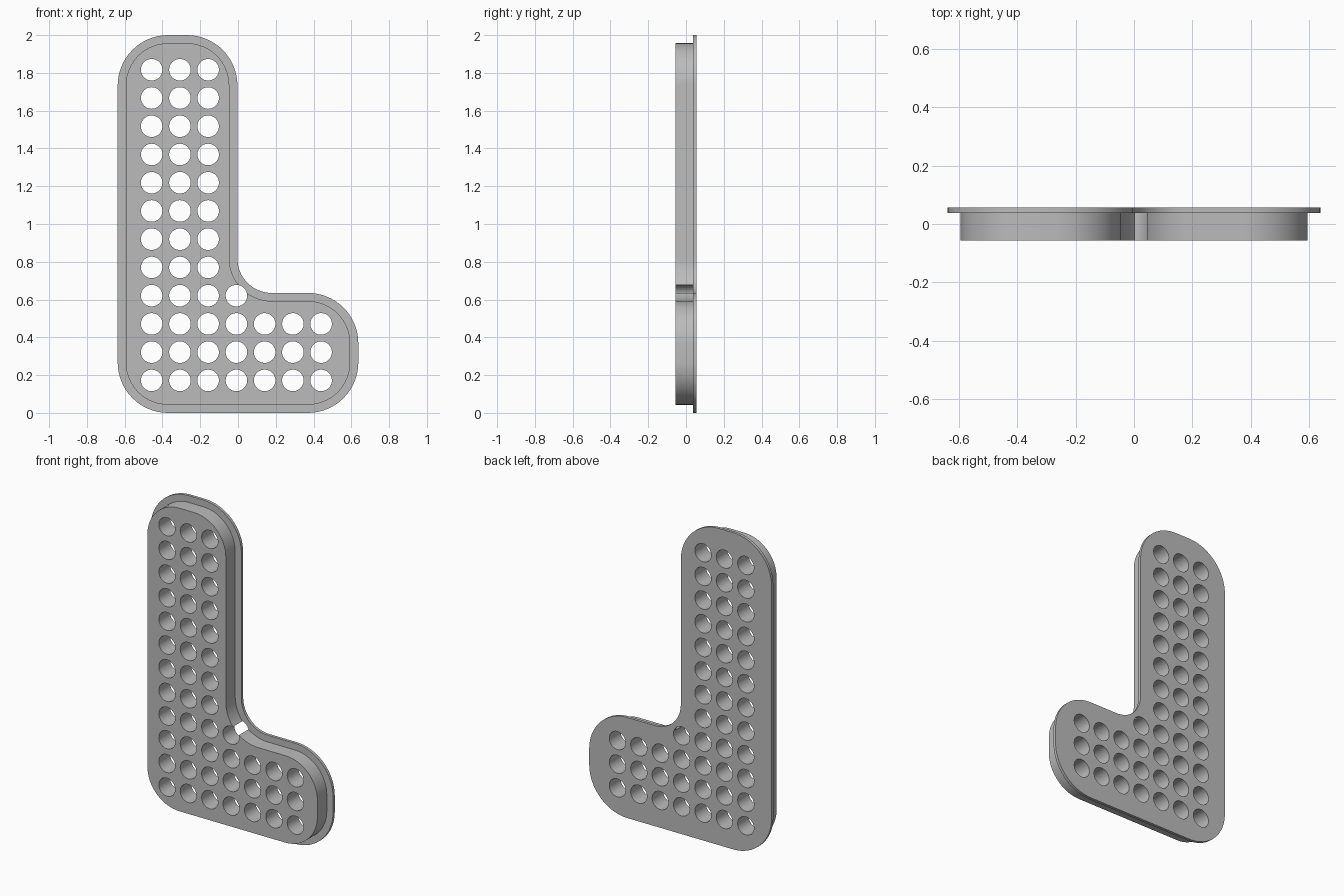
import bpy
import bmesh
from math import pi, cos, sin
from mathutils import Matrix, Vector

cube = bpy.data.objects.get("Cube")
if cube:
    bpy.data.objects.remove(cube, do_unlink=True)

grey = bpy.data.materials.new("mid grey")
grey.use_nodes = True
GREY = (0.5, 0.5, 0.5, 1)
grey.diffuse_color = GREY
grey.node_tree.nodes["Principled BSDF"].inputs["Base Color"].default_value = GREY

PITCH, HOLE_R = 0.1495, 0.057
FIRST_X, FIRST_Z = -0.457, 0.172


def make_object(name, bm):
    bmesh.ops.recalc_face_normals(bm, faces=bm.faces)
    mesh = bpy.data.meshes.new(name)
    bm.to_mesh(mesh)
    bm.free()
    mesh.materials.append(grey)
    obj = bpy.data.objects.new(name, mesh)
    bpy.context.collection.objects.link(obj)
    return obj


def rounded_outline(inset, steps=16):
    """L outline moved inwards by inset, with every corner rounded."""
    left, right, top = -0.637 + inset, 0.637 - inset, 2 - inset
    arm, foot, base = -0.003 - inset, 0.635 - inset, inset
    corners = [(left, base), (right, base), (right, foot),
               (arm, foot), (arm, top), (left, top)]
    points = []
    for i, c in enumerate(corners):
        c = Vector(c)
        a = (Vector(corners[i - 1]) - c).normalized()
        b = (Vector(corners[(i + 1) % 6]) - c).normalized()
        r = 0.182 + inset if i == 3 else 0.267 - inset
        for k in range(steps + 1):
            t = k / steps * pi / 2
            points.append(c + a * r * (1 - sin(t)) + b * r * (1 - cos(t)))
    return points


def slab(name, inset, front, back):
    bm = bmesh.new()
    face = bm.faces.new([bm.verts.new((p.x, front, p.y)) for p in rounded_outline(inset)])
    ext = bmesh.ops.extrude_face_region(bm, geom=[face])
    moved = [v for v in ext["geom"] if isinstance(v, bmesh.types.BMVert)]
    bmesh.ops.translate(bm, verts=moved, vec=(0, back - front, 0))
    return make_object(name, bm)


# Hole grid: three columns up the arm, seven along the foot, one in the inner corner
bm = bmesh.new()
for col in range(7):
    for row in range(12):
        if col < 3 or row < 3 or (col == 3 and row == 3):
            place = Matrix.Translation((FIRST_X + col * PITCH, 0, FIRST_Z + row * PITCH))
            bmesh.ops.create_cone(bm, cap_ends=True, segments=48, radius1=HOLE_R,
                                  radius2=HOLE_R, depth=0.4,
                                  matrix=place @ Matrix.Rotation(pi / 2, 4, 'X'))
cutter = make_object("hole_cutter", bm)
cutter.hide_render = True

# Perforated body and the wider flange behind it
parts = [slab("body", 0.043, -0.056, 0.038), slab("flange", 0, 0.038, 0.056)]
for part in parts:
    mod = part.modifiers.new("holes", 'BOOLEAN')
    mod.operation = 'DIFFERENCE'
    mod.solver = 'EXACT'
    mod.object = cutter
    bpy.ops.object.select_all(action='DESELECT')
    part.select_set(True)
    bpy.context.view_layer.objects.active = part
    bpy.ops.object.modifier_apply(modifier=mod.name)
    bpy.ops.object.shade_smooth_by_angle(angle=pi / 6)

bpy.data.objects.remove(cutter, do_unlink=True)
